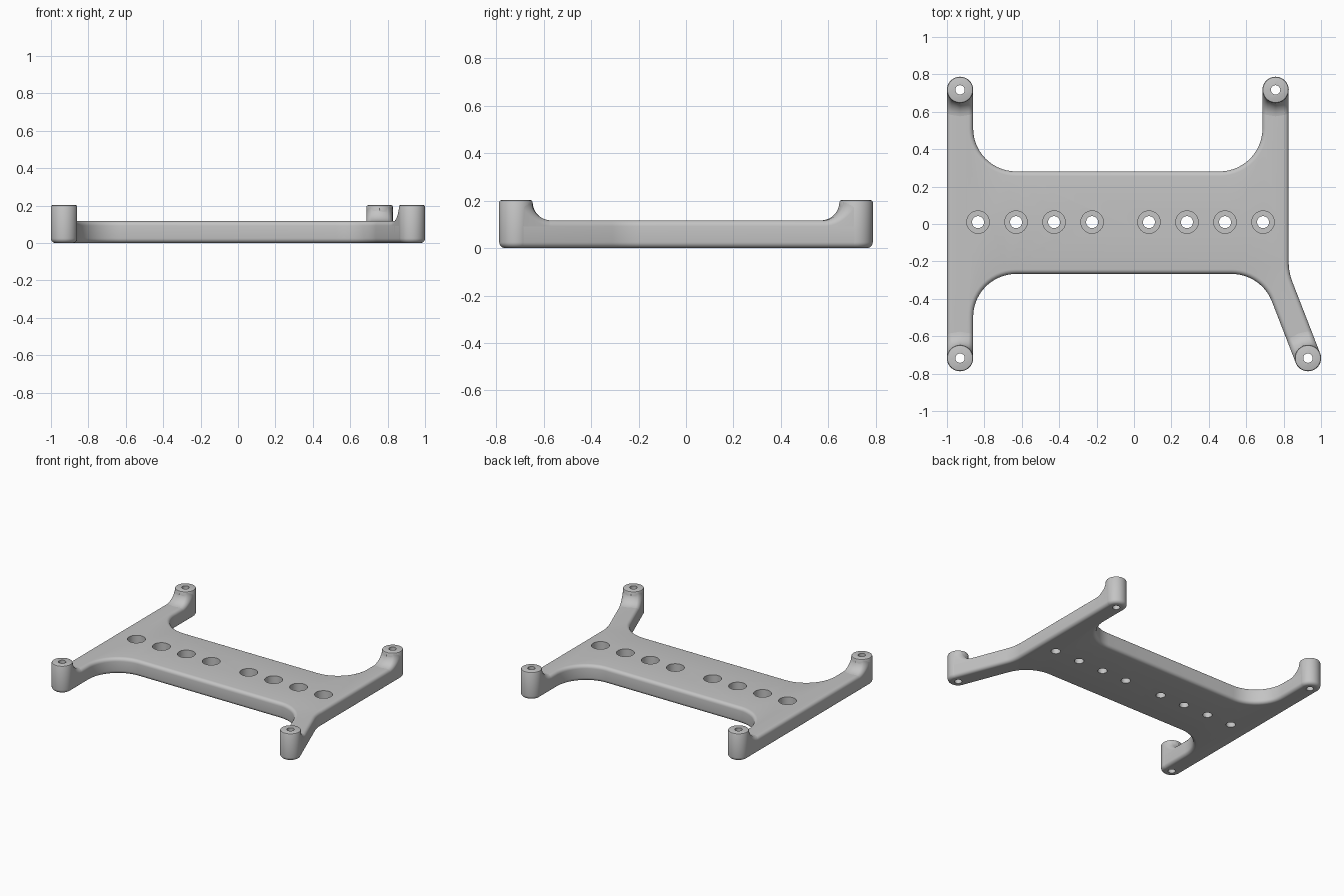
import bpy, bmesh
from math import pi, sin, cos, tan, sqrt
from mathutils import Vector

if "Cube" in bpy.data.objects:
    bpy.data.objects.remove(bpy.data.objects["Cube"], do_unlink=True)

grey = bpy.data.materials.new("plain grey")
grey.use_nodes = True
grey.diffuse_color = (0.55, 0.55, 0.55, 1)
grey.node_tree.nodes["Principled BSDF"].inputs["Base Color"].default_value = grey.diffuse_color

PLATE_H, POST_H, ARM_R, ROUND = 0.117, 0.202, 0.07, 0.025


def make_object(name, bm):
    bmesh.ops.recalc_face_normals(bm, faces=bm.faces)
    mesh = bpy.data.meshes.new(name)
    bm.to_mesh(mesh)
    bm.free()
    mesh.materials.append(grey)
    obj = bpy.data.objects.new(name, mesh)
    bpy.context.collection.objects.link(obj)
    return obj


def lathe(bm, centre, profile, segments=48):
    """Closed solid of revolution from (radius, height) pairs."""
    rings = []
    for r, z in profile:
        rings.append([bm.verts.new((centre.x + r * cos(2 * pi * i / segments),
                                    centre.y + r * sin(2 * pi * i / segments), z))
                      for i in range(segments)])
    for low, high in zip(rings, rings[1:]):
        for i in range(segments):
            j = (i + 1) % segments
            bm.faces.new((low[i], low[j], high[j], high[i]))
    bm.faces.new(rings[0][::-1])
    bm.faces.new(rings[-1])


def rounded_outline(corners, steps=14):
    """Replace each (point, radius) corner with a tangent arc."""
    points = []
    for i, (p, radius) in enumerate(corners):
        a = (corners[i - 1][0] - p).normalized()
        b = (corners[(i + 1) % len(corners)][0] - p).normalized()
        half = a.angle(b) / 2
        centre = p + (a + b).normalized() * radius / sin(half)
        start = p + a * radius / tan(half) - centre
        end = p + b * radius / tan(half) - centre
        sweep = pi - 2 * half
        for k in range(steps + 1):
            t = k / steps
            q = centre + (start * sin((1 - t) * sweep) + end * sin(t * sweep)) / sin(sweep)
            if not points or (q - points[-1]).length > 0.002:
                points.append(q)
    if (points[0] - points[-1]).length < 0.002:
        points.pop()
    return points


def finish(obj, cutter=None):
    if cutter:
        cut = obj.modifiers.new("holes", "BOOLEAN")
        cut.operation, cut.solver, cut.object = "DIFFERENCE", "EXACT", cutter
    bpy.ops.object.select_all(action="DESELECT")
    obj.select_set(True)
    bpy.context.view_layer.objects.active = obj
    bpy.ops.object.convert(target="MESH")
    bpy.ops.object.shade_smooth_by_angle(angle=0.6)


# Post positions and the inward direction of each arm
splay = Vector((-0.362, 0.932)).normalized()
posts = {
    "front_right": (Vector((-0.93, -0.717)), Vector((0, 1))),
    "front_left": (Vector((0.93, -0.717)), splay),
    "back_left": (Vector((0.757, 0.717)), Vector((0, -1))),
    "back_right": (Vector((-0.93, 0.717)), Vector((0, -1))),
}

# Drill: counterbored holes along the plate, narrow holes through the posts
bm = bmesh.new()
for start in (-0.834, 0.08):
    for i in range(4):
        lathe(bm, Vector((start + 0.2033 * i, 0.01)),
              [(0.032, -0.1), (0.032, 0.042), (0.06, 0.042), (0.06, 0.3)])
for centre, inward in posts.values():
    lathe(bm, centre, [(0.025, -0.1), (0.025, 0.3)])
drill = make_object("drill", bm)
drill.hide_render = True

# Plate with four arms
side = Vector((-splay.y, splay.x)) * ARM_R
foot = posts["front_left"][0]
tip = foot - splay * ARM_R
FRONT, BACK, END = -0.267, 0.281, 0.787
inner = foot + side
inner = inner + splay * (FRONT - inner.y) / splay.y
outer = foot - side
outer = outer + splay * (0.827 - outer.x) / splay.x
corners = [(Vector(p), r) for p, r in (
    ((-1, -END), ARM_R), ((-0.86, -END), ARM_R), ((-0.86, FRONT), 0.23),
    (inner, 0.23), (tip + side, ARM_R), (tip - side, ARM_R), (outer, 0.3),
    ((0.827, END), ARM_R), ((0.687, END), ARM_R), ((0.687, BACK), 0.23),
    ((-0.86, BACK), 0.23), ((-0.86, END), ARM_R), ((-1, END), ARM_R))]
bm = bmesh.new()
base = bm.faces.new([bm.verts.new((p.x, p.y, 0)) for p in rounded_outline(corners)])
top = bmesh.ops.extrude_face_region(bm, geom=[base])
bmesh.ops.translate(bm, vec=(0, 0, PLATE_H),
                    verts=[v for v in top["geom"] if isinstance(v, bmesh.types.BMVert)])
if not any(abs(f.calc_center_median().z) < 1e-5 for f in bm.faces):
    bm.faces.new([v for v in bm.verts if v.co.z == 0])
plate = make_object("plate", bm)
bevel = plate.modifiers.new("rounded_rims", "BEVEL")
bevel.width, bevel.segments = ROUND, 5
bevel.limit_method, bevel.angle_limit = "ANGLE", 0.9
bevel.use_clamp_overlap = False
finish(plate, drill)

for name, (centre, inward) in posts.items():
    # Post with rounded foot and lightly eased top
    R = ARM_R + 0.0005
    quarter = [k * pi / 12 for k in range(7)]
    profile = [(R - ROUND + ROUND * sin(a), ROUND - ROUND * cos(a)) for a in quarter]
    profile += [(R, POST_H - 0.008), (R - 0.003, POST_H - 0.002), (R - 0.008, POST_H)]
    bm = bmesh.new()
    lathe(bm, centre, profile)
    finish(make_object(name + "_post", bm), drill)

    # Concave flare blending the arm into the post, rounded along its sides
    bm = bmesh.new()
    across = Vector((-inward.y, inward.x))
    flare = POST_H - 0.008 - PLATE_H
    edge = [ARM_R - ROUND + ROUND * sin(a) for a in quarter]
    lanes = [-t for t in reversed(edge)] + [0] + edge
    rows = []
    for k in range(13):
        a = k * pi / 24
        radius = R + flare * (1 - cos(a))
        height = PLATE_H + flare * (1 - sin(a)) - (0.001 if k == 12 else 0)
        row = []
        for t in lanes:
            over = max(0, abs(t) - (ARM_R - ROUND))
            drop = ROUND - sqrt(max(0, ROUND ** 2 - over ** 2))
            p = centre + inward * sqrt(radius ** 2 - t ** 2) + across * t
            row.append(Vector((p.x, p.y, height - drop)))
        row = [Vector((row[0].x, row[0].y, 0.05))] + row + [Vector((row[-1].x, row[-1].y, 0.05))]
        rows.append([bm.verts.new(p) for p in row])
    for r0, r1 in zip(rows, rows[1:]):
        for i in range(len(r0) - 1):
            bm.faces.new((r0[i], r0[i + 1], r1[i + 1], r1[i]))
    obj = make_object(name + "_flare", bm)
    if obj.data.polygons[len(lanes) // 2].normal.z < 0:
        obj.data.flip_normals()
    finish(obj)

bpy.data.objects.remove(drill, do_unlink=True)
